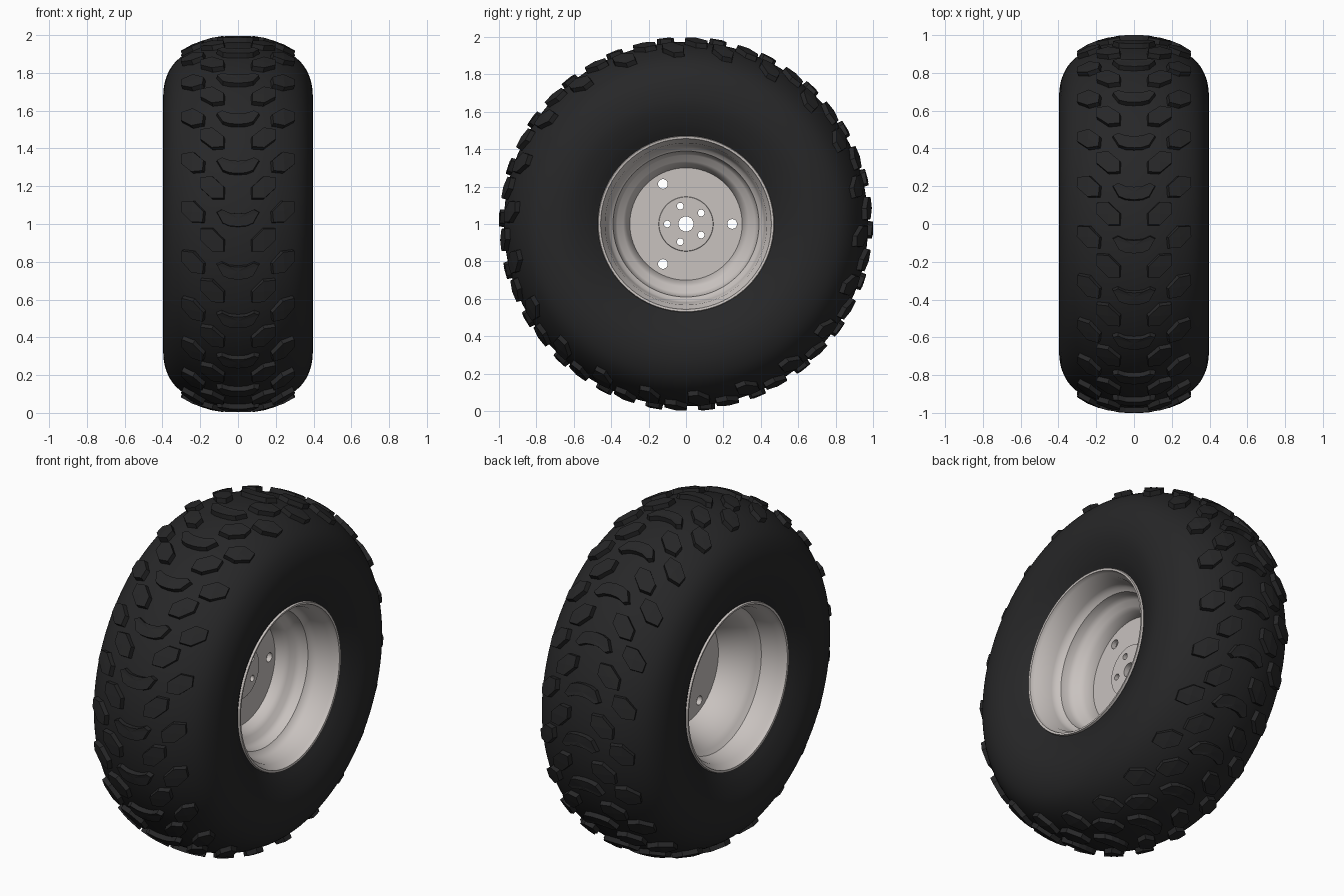
import bpy, bmesh, math
from mathutils import Vector

if "Cube" in bpy.data.objects:
    bpy.data.objects.remove(bpy.data.objects["Cube"])

TAU = math.tau


def material(name, rgb):
    m = bpy.data.materials.new(name)
    m.diffuse_color = (*rgb, 1)
    m.use_nodes = True
    m.node_tree.nodes["Principled BSDF"].inputs["Base Color"].default_value = m.diffuse_color
    return m


rubber = material("rubber", (0.02, 0.02, 0.021))
metal = material("rim_metal", (0.58, 0.54, 0.52))


def place(x, r, a):
    # wheel axis runs along x; angle 0 faces the front, rising towards the top
    return Vector((x, -r * math.cos(a), 1 + r * math.sin(a)))


def finish(bm, name, mat, smooth=None):
    bmesh.ops.recalc_face_normals(bm, faces=bm.faces)
    me = bpy.data.meshes.new(name)
    bm.to_mesh(me)
    bm.free()
    ob = bpy.data.objects.new(name, me)
    bpy.context.collection.objects.link(ob)
    me.materials.append(mat)
    if smooth:
        bpy.ops.object.select_all(action='DESELECT')
        ob.select_set(True)
        bpy.context.view_layer.objects.active = ob
        bpy.ops.object.shade_smooth_by_angle(angle=math.radians(smooth))
    return ob


def lathe(name, profile, mat, n=72, smooth=30):
    # revolve a closed (x, r) profile about the wheel axis
    bm = bmesh.new()
    rings = [[bm.verts.new(place(x, r, TAU * i / n)) for x, r in profile] for i in range(n)]
    m = len(profile)
    for i in range(n):
        a, b = rings[i], rings[(i + 1) % n]
        for j in range(m):
            k = (j + 1) % m
            bm.faces.new((a[j], a[k], b[k], b[j]))
    return finish(bm, name, mat, smooth)


def curve(pts, steps=4):
    # Catmull-Rom smoothing of a 2D profile
    p = [Vector(q) for q in pts]
    p = [2 * p[0] - p[1]] + p + [2 * p[-1] - p[-2]]
    out = []
    for i in range(1, len(p) - 2):
        a, b, c, d = p[i - 1:i + 3]
        for s in range(steps):
            t = s / steps
            out.append(0.5 * (2 * b + (c - a) * t + (2 * a - 5 * b + 4 * c - d) * t * t
                              + (3 * b - a - 3 * c + d) * t ** 3))
    return out + [p[-2]]


# tyre carcass
half = [(0.325, 0.465), (0.36, 0.53), (0.388, 0.61), (0.396, 0.68), (0.385, 0.76),
        (0.35, 0.835), (0.29, 0.893), (0.2, 0.94), (0.1, 0.966), (0, 0.973)]
section = curve(half + [(-x, r) for x, r in half[-2::-1]])
lathe("tyre", section, rubber, n=96, smooth=40)
crown = [p for p in section if p.y > 0.78]


def surface(x):
    # point radius and outward normal of the carcass at width x
    for a, b in zip(crown, crown[1:]):
        if b.x <= x <= a.x:
            t = (a.x - x) / (a.x - b.x)
            break
    d = (b - a).normalized()
    return a.y + (b.y - a.y) * t, Vector((d.y, -d.x))


def add_knob(bm, outline, cx, ang):
    # raised tread block wrapped on the carcass, slightly tapered
    def ring(scale, h):
        vs = []
        for u, v in outline:
            x = cx + u * scale
            r, n = surface(x)
            vs.append(bm.verts.new(place(x + n.x * h, r + n.y * h, ang + v * scale / 0.97)))
        return vs
    low, top = ring(1.04, -0.012), ring(0.95, 0.027)
    r, n = surface(cx)
    mid = bm.verts.new(place(cx + n.x * 0.027, r + n.y * 0.027, ang))
    m = len(low)
    for i in range(m):
        j = (i + 1) % m
        bm.faces.new((low[i], low[j], top[j], top[i]))
        bm.faces.new((top[i], top[j], mid))


def hexagon(length, width, tilt):
    pts = [(length, 0), (length * .5, width), (-length * .5, width),
           (-length, 0), (-length * .5, -width), (length * .5, -width)]
    c, s = math.cos(tilt), math.sin(tilt)
    return [(x * c - y * s, x * s + y * c) for x, y in pts]


# tread blocks: 22 repeats of a centre crescent and two pairs of hexagons
crescent = [(-0.112, 0.034), (-0.085, 0.048), (-0.045, 0.03), (0, 0.026), (0.045, 0.03), (0.085, 0.048),
            (0.112, 0.034), (0.08, -0.025), (0.045, -0.04), (0, -0.044), (-0.045, -0.04), (-0.08, -0.025)]
centre, inner, outer = bmesh.new(), bmesh.new(), bmesh.new()
REPEATS = 22
for i in range(REPEATS):
    a = TAU * i / REPEATS
    add_knob(centre, crescent, 0, a + math.radians(1.7))
    for s in (1, -1):
        add_knob(inner, hexagon(0.086, 0.044, s * math.radians(45)), s * 0.132, a + math.radians(11.4))
        add_knob(outer, hexagon(0.082, 0.043, s * math.radians(48)), s * 0.232, a + math.radians(4.0))
finish(centre, "centre_tread_blocks", rubber)
finish(inner, "inner_tread_blocks", rubber)
finish(outer, "shoulder_tread_blocks", rubber)

# rim barrel: rolled lips, bead seats and steps down to the disc
barrel = [(0.325, 0.472), (0.34, 0.468), (0.338, 0.456), (0.315, 0.45), (0.295, 0.432), (0.22, 0.42),
          (0.195, 0.41), (0.18, 0.39), (0.14, 0.383), (0.115, 0.368), (0.1, 0.335), (0.075, 0.318),
          (0.03, 0.3), (-0.01, 0.3), (-0.08, 0.33), (-0.16, 0.365), (-0.18, 0.39), (-0.2, 0.412),
          (-0.295, 0.432), (-0.315, 0.45), (-0.338, 0.456), (-0.34, 0.468), (-0.325, 0.472)]
back = [(x, r + 0.014) for x, r in barrel[-4:3:-1]]
lathe("rim_barrel", barrel + back, metal, smooth=35)

# wheel disc with raised hub pad and centre bore
disc = lathe("wheel_disc", [(0.03, 0.304), (0.03, 0.146), (0.036, 0.144), (0.036, 0.04),
                            (0, 0.04), (0, 0.304)], metal)


# drill five bolt holes and three larger vent holes
def drill(count, dist, rad, start):
    for i in range(count):
        a = math.radians(start) + TAU * i / count
        bpy.ops.mesh.primitive_cylinder_add(
            vertices=20, radius=rad, depth=0.3, rotation=(0, math.pi / 2, 0),
            location=(0.02, dist * math.cos(a), 1 + dist * math.sin(a)))
        cutter = bpy.context.object
        mod = disc.modifiers.new("hole", 'BOOLEAN')
        mod.operation, mod.solver, mod.object = 'DIFFERENCE', 'EXACT', cutter
        bpy.context.view_layer.objects.active = disc
        bpy.ops.object.modifier_apply(modifier=mod.name)
        bpy.data.objects.remove(cutter, do_unlink=True)


drill(5, 0.1, 0.018, 36)
drill(3, 0.247, 0.026, 0)
